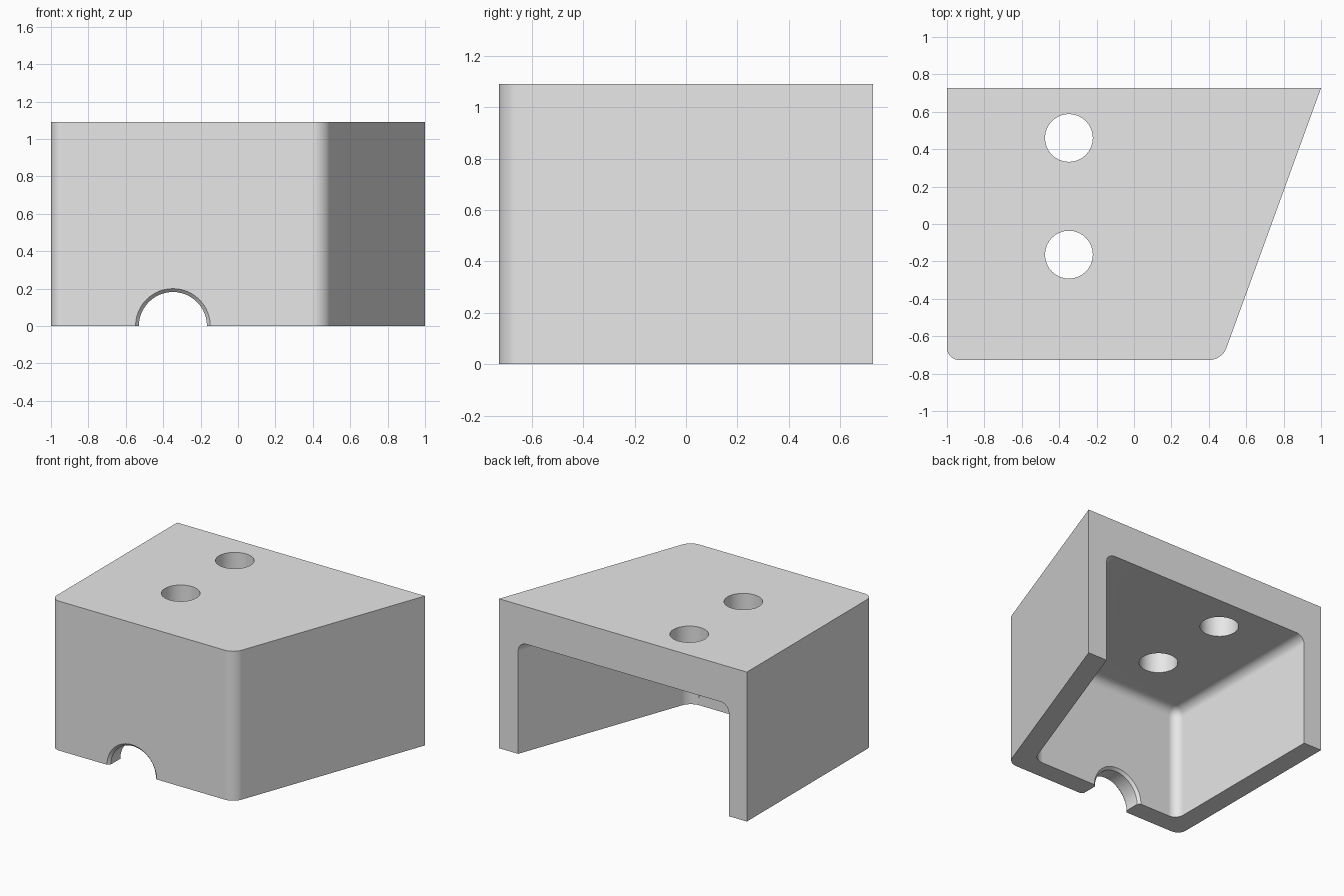
import bpy, bmesh, math
from mathutils import Vector

if "Cube" in bpy.data.objects:
    bpy.data.objects.remove(bpy.data.objects["Cube"])

HEIGHT, HALF_D = 1.09, 0.727
WALL, ROOF, FILLET = 0.145, 0.273, 0.073
SLOPE = math.tan(math.radians(20))
HOLE_X = -0.348

grey = bpy.data.materials.new("light_grey")
grey.use_nodes = True
grey.diffuse_color = (0.8, 0.8, 0.8, 1)
grey.node_tree.nodes["Principled BSDF"].inputs["Base Color"].default_value = grey.diffuse_color


def make_object(name, bm):
    bmesh.ops.recalc_face_normals(bm, faces=bm.faces)
    mesh = bpy.data.meshes.new(name)
    bm.to_mesh(mesh)
    bm.free()
    mesh.materials.append(grey)
    obj = bpy.data.objects.new(name, mesh)
    bpy.context.collection.objects.link(obj)
    return obj


def wedge_block(name, inset, back, bottom, top, round_edge):
    """Prism with one slanted side; edges picked by round_edge are filleted."""
    front = -HALF_D + inset
    left = -1 + inset
    slant = lambda y: 1 - (HALF_D - y) * SLOPE - inset * math.hypot(1, SLOPE)
    outline = [(left, front), (slant(front), front), (slant(back), back), (left, back)]
    bm = bmesh.new()
    base = bm.faces.new([bm.verts.new((x, y, bottom)) for x, y in outline])
    lifted = bmesh.ops.extrude_face_region(bm, geom=[base])["geom"]
    bmesh.ops.translate(bm, vec=(0, 0, top - bottom),
                        verts=[v for v in lifted if isinstance(v, bmesh.types.BMVert)])
    edges = []
    for e in bm.edges:
        a, b = (v.co for v in e.verts)
        upright = abs(a.z - b.z) > 0.1
        at_front = min(a.y, b.y) < front + 0.01
        at_top = min(a.z, b.z) > top - 0.01
        if at_front and round_edge(upright, at_top):
            edges.append(e)
    # offset is measured from the edge, so set it per corner angle by WIDTH-free radius
    bmesh.ops.bevel(bm, geom=edges, offset=FILLET * 0.9, offset_type='OFFSET',
                    segments=8, profile=0.5, affect='EDGES', clamp_overlap=True)
    return make_object(name, bm)


def lathe(name, rings, axis, origin, segments):
    """Closed solid of revolution from (position, radius) rings along an axis."""
    bm = bmesh.new()
    loops = []
    for pos, radius in rings:
        loop = []
        for i in range(segments):
            a = 2 * math.pi * i / segments
            u, w = radius * math.cos(a), radius * math.sin(a)
            co = (u, pos, w) if axis == 'Y' else (u, w, pos)
            loop.append(bm.verts.new(Vector(co) + Vector(origin)))
        loops.append(loop)
    for lo, hi in zip(loops, loops[1:]):
        for i in range(segments):
            j = (i + 1) % segments
            bm.faces.new((lo[i], lo[j], hi[j], hi[i]))
    bm.faces.new(loops[0])
    bm.faces.new(loops[-1])
    return make_object(name, bm)


# Outer shell with rounded front corners
housing = wedge_block("housing", 0, HALF_D, 0, HEIGHT, lambda upright, top: upright)

# Hollow, open at the back and below, with filleted corners and ceiling
cutters = [wedge_block("cavity_cutter", WALL, HALF_D + 0.2, -0.2, HEIGHT - ROOF,
                       lambda upright, top: upright or top)]

# Two round holes through the roof
for y in (0.46, -0.164):
    cutters.append(lathe("roof_hole_cutter", [(0.6, 0.128), (1.3, 0.128)], 'Z',
                         (HOLE_X, y, 0), 32))

# Half-round cable notch, chamfered on both faces of the front wall
bore, chamfer, over = 0.182, 0.018, 0.04
y0, y1 = -HALF_D, -HALF_D + WALL
cutters.append(lathe("notch_cutter",
                     [(y0 - over, bore + chamfer + over), (y0 + chamfer, bore),
                      (y1 - chamfer, bore), (y1 + over, bore + chamfer + over)],
                     'Y', (HOLE_X, 0, 0), 48))

bpy.ops.object.select_all(action='DESELECT')
bpy.context.view_layer.objects.active = housing
housing.select_set(True)
for cutter in cutters:
    cutter.hide_render = True
    mod = housing.modifiers.new("cut", 'BOOLEAN')
    mod.operation, mod.solver, mod.object = 'DIFFERENCE', 'EXACT', cutter
    bpy.ops.object.modifier_apply(modifier=mod.name)
    bpy.data.objects.remove(cutter)

# Smooth fillets and bores, keeping flat faces flat
bpy.ops.object.shade_smooth_by_angle(angle=math.radians(30))
weighted = housing.modifiers.new("flat_faces", 'WEIGHTED_NORMAL')
weighted.keep_sharp = True
